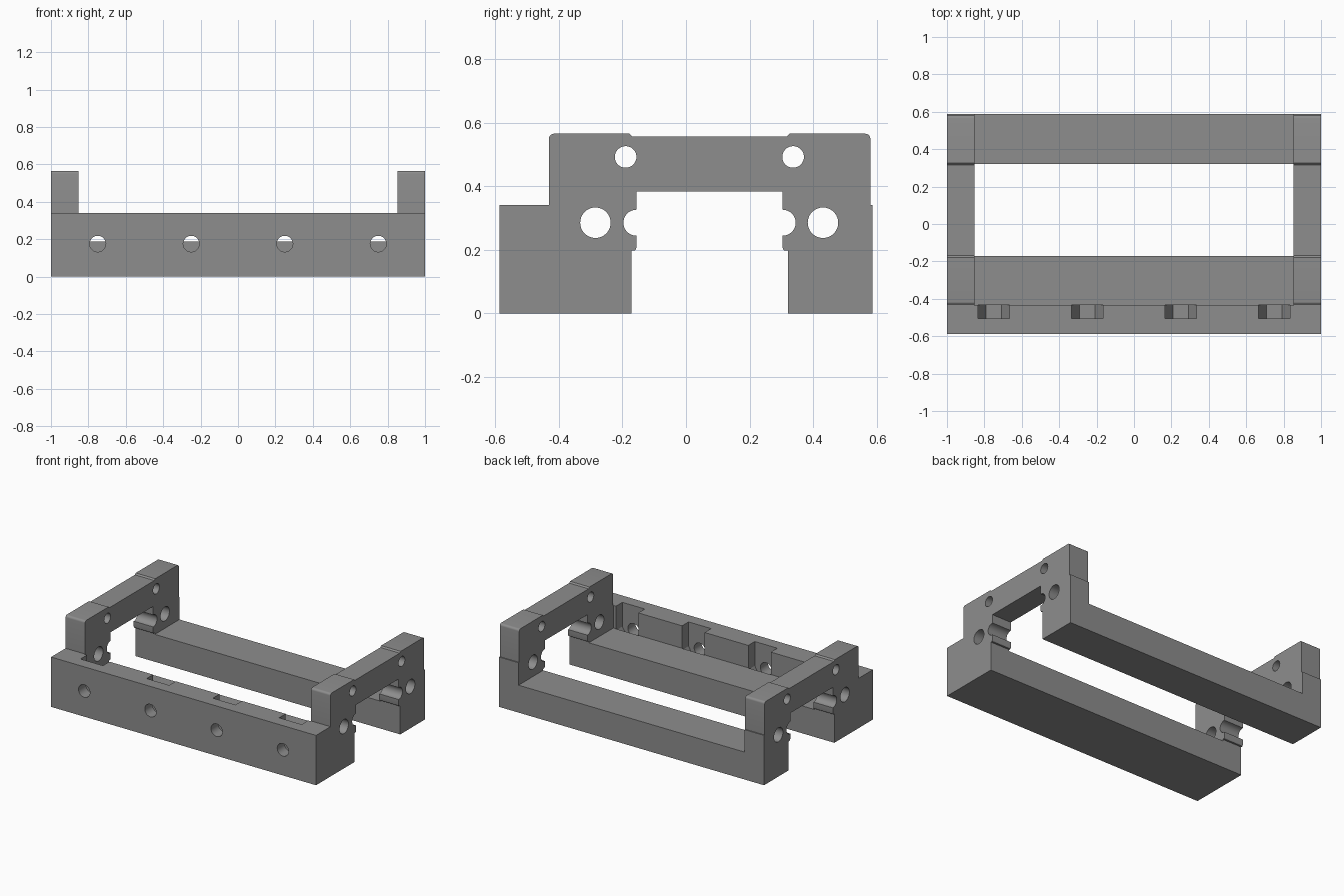
import bpy, bmesh, math
from mathutils import Vector

if "Cube" in bpy.data.objects:
    bpy.data.objects.remove(bpy.data.objects["Cube"])

grey = bpy.data.materials.new("mid grey")
grey.diffuse_color = (0.27, 0.27, 0.27, 1)
grey.use_nodes = True
grey.node_tree.nodes["Principled BSDF"].inputs["Base Color"].default_value = grey.diffuse_color


def prism(bm, outline, axis, start, end):
    """Extrude a 2D outline along x (outline in y,z) or along y (outline in x,z)."""
    def place(p, t):
        return Vector((t, p[0], p[1])) if axis == "x" else Vector((p[0], t, p[1]))
    a = [bm.verts.new(place(p, start)) for p in outline]
    b = [bm.verts.new(place(p, end)) for p in outline]
    bm.faces.new(a)
    bm.faces.new(b[::-1])
    n = len(a)
    for i in range(n):
        bm.faces.new((a[i], b[i], b[(i + 1) % n], a[(i + 1) % n]))


def arc(cx, cz, r, a0, a1, steps):
    return [(cx + r * math.cos(math.radians(a0 + (a1 - a0) * i / steps)),
             cz + r * math.sin(math.radians(a0 + (a1 - a0) * i / steps)))
            for i in range(steps + 1)]


def circle(cx, cz, r, n=36):
    return arc(cx, cz, r, 0, 360, n)[:-1]


def make(name, prisms):
    bm = bmesh.new()
    for args in prisms:
        prism(bm, *args)
    bmesh.ops.recalc_face_normals(bm, faces=bm.faces)
    mesh = bpy.data.meshes.new(name)
    bm.to_mesh(mesh)
    bm.free()
    mesh.materials.append(grey)
    obj = bpy.data.objects.new(name, mesh)
    bpy.context.collection.objects.link(obj)
    return obj


# Side profile, running from the front foot over the bridge to the back foot
profile = [(-0.587, 0), (-0.587, 0.34), (-0.431, 0.34)]
profile += arc(-0.416, 0.55, 0.015, 180, 90, 5)
profile += [(-0.178, 0.565), (-0.168, 0.556), (0.316, 0.556), (0.326, 0.565)]
profile += arc(0.565, 0.55, 0.015, 90, 0, 5)
profile += [(0.58, 0.34), (0.587, 0.34), (0.587, 0), (0.321, 0), (0.321, 0.197)]
# back boss with half-round groove
profile += arc(0.314, 0.207, 0.01, 270, 180, 3)
profile += arc(0.304, 0.285, 0.041, -90, 90, 16)
profile += [(0.304, 0.384), (-0.156, 0.384)]
# front boss with half-round groove
profile += arc(-0.156, 0.285, 0.041, 90, 270, 16)
profile += arc(-0.166, 0.207, 0.01, 0, -90, 3)
profile += [(-0.171, 0.197), (-0.171, 0)]
frame = make("bracket_frame", [(profile, "x", -1, 1)])

# Open middle: leaves two end bridges, two low rails and the front wall
opening = [(-0.436, 0.187), (0.8, 0.187), (0.8, 0.8), (-0.436, 0.8)]
middle = make("middle_cutter", [(opening, "x", -0.853, 0.853)])

# Rod and bolt holes through the end bridges
side_holes = make("side_hole_cutter", [
    (circle(y, z, r), "x", -1.1, 1.1)
    for y, z, r in ((-0.285, 0.285, 0.048), (0.431, 0.285, 0.048),
                    (-0.19, 0.492, 0.034), (0.337, 0.492, 0.034))])

# Hexagonal nut pockets, open at the top and towards the back of the wall
xs = (-0.75, -0.25, 0.25, 0.75)
R = 0.085
pockets = make("nut_pocket_cutter", [
    ([(x - R, 0.5), (x - R, 0.175), (x - R / 2, 0.175 - R * 0.866),
      (x + R / 2, 0.175 - R * 0.866), (x + R, 0.175), (x + R, 0.5)],
     "y", -0.506, -0.434) for x in xs])

# Screw holes through the front wall into the pockets
screws = make("screw_hole_cutter", [(circle(x, 0.175, 0.043), "y", -0.7, -0.47) for x in xs])

bpy.context.view_layer.objects.active = frame
frame.select_set(True)
for cutter in (middle, side_holes, pockets, screws):
    cutter.hide_render = True
    mod = frame.modifiers.new(cutter.name, "BOOLEAN")
    mod.operation = "DIFFERENCE"
    mod.solver = "EXACT"
    mod.object = cutter
    bpy.ops.object.modifier_apply(modifier=mod.name)
    bpy.data.objects.remove(cutter)

bpy.ops.object.shade_smooth_by_angle(angle=math.radians(30))
